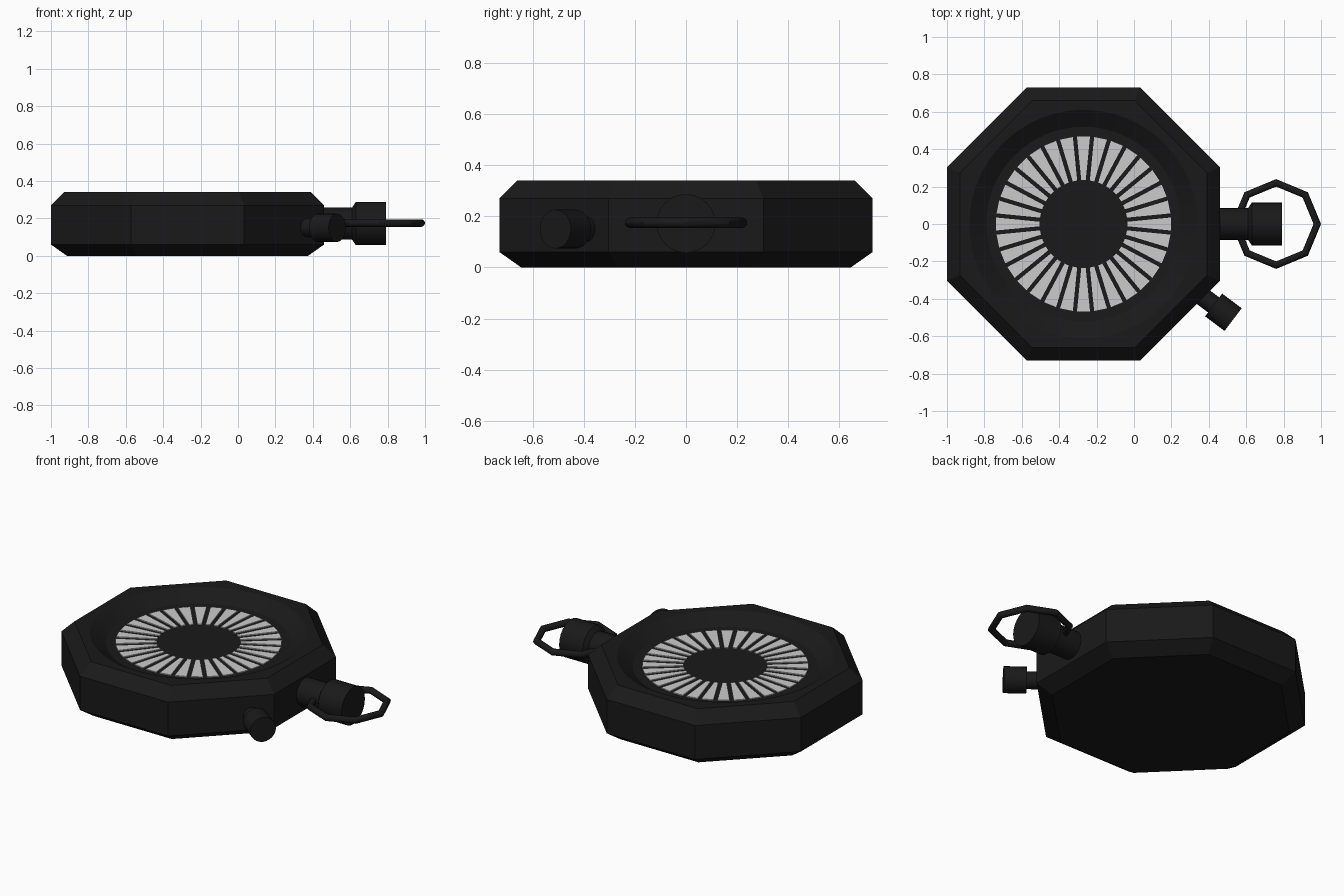
import bpy, bmesh, math
from mathutils import Matrix, Vector

if "Cube" in bpy.data.objects:
    bpy.data.objects.remove(bpy.data.objects["Cube"])

CX = -0.27  # centre of the case in x


def material(name, v):
    m = bpy.data.materials.new(name)
    m.diffuse_color = (v, v, v, 1)
    m.use_nodes = True
    m.node_tree.nodes["Principled BSDF"].inputs["Base Color"].default_value = m.diffuse_color
    return m


BLACK = material("black", 0.01)
PALE = material("pale", 0.8)


def finish(bm, name, mat, smooth=False):
    bmesh.ops.recalc_face_normals(bm, faces=bm.faces)
    me = bpy.data.meshes.new(name)
    bm.to_mesh(me)
    bm.free()
    ob = bpy.data.objects.new(name, me)
    bpy.context.collection.objects.link(ob)
    me.materials.append(mat)
    if smooth:
        bpy.ops.object.select_all(action='DESELECT')
        ob.select_set(True)
        bpy.context.view_layer.objects.active = ob
        bpy.ops.object.shade_smooth_by_angle(angle=math.radians(35))
    return ob


def lathe(name, profile, sides, mat, matrix, phase=0.0, smooth=False):
    """Closed solid from (radius, height) pairs around the local z axis."""
    bm = bmesh.new()
    rings = []
    for r, z in profile:
        rings.append([bm.verts.new(matrix @ Vector((
            r * math.cos(phase + math.tau * i / sides),
            r * math.sin(phase + math.tau * i / sides), z))) for i in range(sides)])
    for a, b in zip(rings, rings[1:]):
        for i in range(sides):
            j = (i + 1) % sides
            bm.faces.new((a[i], a[j], b[j], b[i]))
    bm.faces.new(rings[0][::-1])
    bm.faces.new(rings[-1])
    return finish(bm, name, mat, smooth)


def axis_matrix(origin, angle):
    """Local z points outward in the xy plane at the given angle."""
    return (Matrix.Translation(origin) @ Matrix.Rotation(angle, 4, 'Z')
            @ Matrix.Rotation(math.pi / 2, 4, 'Y'))


# octagonal case with chamfered rims
k = 1 / math.cos(math.pi / 8)
centre = Matrix.Translation((CX, 0, 0))
case = lathe("case", [(0.645 * k, 0), (0.73 * k, 0.06), (0.73 * k, 0.27), (0.66 * k, 0.34)],
             8, BLACK, centre, math.pi / 8)

# sloped round recess in the top
cutter = lathe("recess_cutter", [(0.52, 0.28), (0.61, 0.34), (0.64, 0.36)], 64, BLACK, centre)
cutter.hide_render = True
mod = case.modifiers.new("recess", 'BOOLEAN')
mod.operation = 'DIFFERENCE'
mod.object = cutter
mod.solver = 'EXACT'
bpy.context.view_layer.objects.active = case
bpy.ops.object.modifier_apply(modifier=mod.name)
bpy.data.objects.remove(cutter)

# ring of pale dial markers, separated by constant-width gaps
bm = bmesh.new()
N, R0, R1, GAP = 32, 0.235, 0.468, 0.022
for n in range(N):
    mid = math.tau * n / N
    pts = []
    for r, sign in ((R0, -1), (R1, -1), (R1, 1), (R0, 1)):
        a = mid + sign * (math.pi / N - GAP / 2 / r)
        pts.append((CX + r * math.cos(a), r * math.sin(a)))
    low = [bm.verts.new((x, y, 0.275)) for x, y in pts]
    top = [bm.verts.new((x, y, 0.286)) for x, y in pts]
    bm.faces.new(low[::-1])
    bm.faces.new(top)
    for i in range(4):
        j = (i + 1) % 4
        bm.faces.new((low[i], low[j], top[j], top[i]))
finish(bm, "dial_markers", PALE)

# winding crown on its stem
lathe("crown", [(0.085, 0.40), (0.085, 0.61), (0.115, 0.63), (0.115, 0.79)],
      24, BLACK, axis_matrix((0, 0, 0.172), 0), smooth=True)

# side button, turned towards the corner
ang = math.radians(-36.9)
tip = Vector((0.53, -0.511, 0.15))
lathe("side_button", [(0.05, -0.32), (0.05, -0.13), (0.076, -0.13), (0.076, 0)],
      24, BLACK, axis_matrix(tip, ang), smooth=True)

# eight-sided hanging loop
bpy.ops.mesh.primitive_torus_add(major_segments=8, minor_segments=12, major_radius=0.22,
                                 minor_radius=0.02, location=(0.76, 0, 0.175))
loop = bpy.context.object
loop.name = "hanging_loop"
loop.data.materials.append(BLACK)
bpy.ops.object.shade_smooth_by_angle(angle=math.radians(35))
